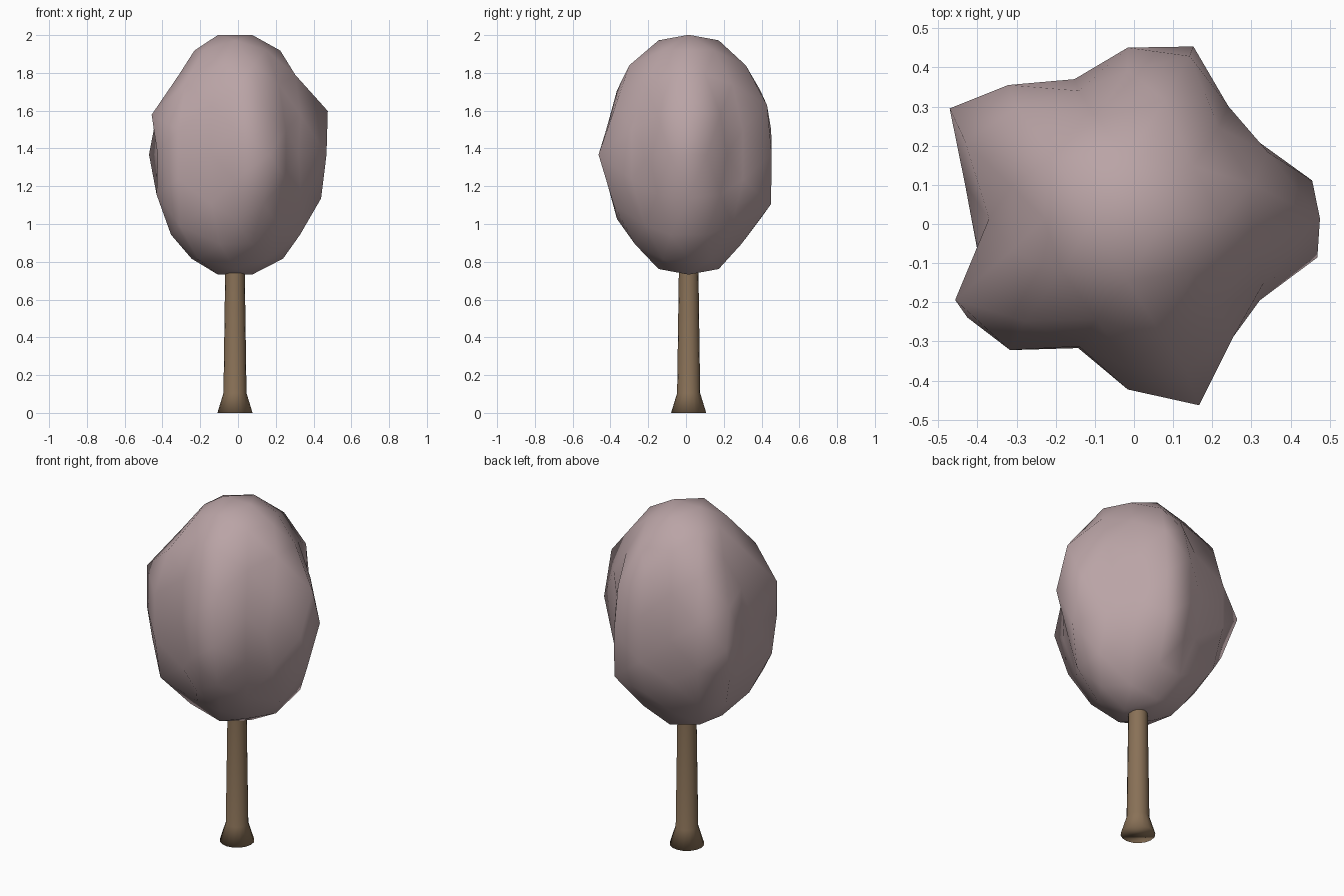
import bpy, bmesh, math
from mathutils import Vector

if "Cube" in bpy.data.objects:
    bpy.data.objects.remove(bpy.data.objects["Cube"])

CX, CY = -0.016, 0.014      # trunk axis
CZ = 1.367                  # canopy centre height
RADIUS, HALF_H = 0.446, 0.648


def material(name, rgb):
    m = bpy.data.materials.new(name)
    m.diffuse_color = (*rgb, 1)
    m.use_nodes = True
    m.node_tree.nodes["Principled BSDF"].inputs["Base Color"].default_value = m.diffuse_color
    return m


def finish(bm, name, mat, angle):
    bmesh.ops.recalc_face_normals(bm, faces=bm.faces)
    me = bpy.data.meshes.new(name)
    bm.to_mesh(me)
    bm.free()
    me.materials.append(mat)
    ob = bpy.data.objects.new(name, me)
    bpy.context.collection.objects.link(ob)
    bpy.ops.object.select_all(action='DESELECT')
    ob.select_set(True)
    bpy.context.view_layer.objects.active = ob
    bpy.ops.object.shade_smooth_by_angle(angle=math.radians(angle))
    return ob


# Canopy: edge-up icosahedron, each edge in three, pushed out into five lobes
# Irregularities: heading in degrees, height, change in width
BUMPS = [
    (0, .36, .03), (0, -.36, -.055), (348, 0, .03), (0, .85, -.06),
    (15, .65, -.05), (345, .65, -.05), (15, -.65, .03), (345, -.65, .03),
    (24, .33, .03), (24, -.33, .03), (48, .2, -.045), (48, -.2, -.045),
    (69, 0, -.09), (69, .4, -.055), (73, .73, -.08), (73, -.73, -.16),
    (39, -.855, -.1), (132, .2, -.025), (132, -.2, -.025),
    (148, 0, .06), (168, 0, .03), (191, 0, -.04), (180, -.85, .06),
    (165, .65, -.06), (195, .65, -.06), (195, -.65, .07),
    (204, .33, .07), (211, 0, -.06), (228, .2, -.04), (228, -.2, -.04),
    (225, .577, -.08), (219, .855, -.15), (225, -.577, .04),
    (249, 0, -.06), (291, .4, -.13), (291, -.4, -.1),
    (287, .73, -.04), (287, -.73, -.14), (328, 0, .03)]


def lobe(theta, z):
    f = .15 * math.cos(5 * theta) * (1 - abs(z) ** 5)
    for deg, height, delta in BUMPS:
        d = (math.degrees(theta) - deg + 180) % 360 - 180
        f += delta * math.exp(-(d / 9) ** 2 - ((z - height) / .12) ** 2)
    return 1 + f


bm = bmesh.new()
t = (1 + 5 ** .5) / 2
for a in (-1, 1):
    for b in (-t, t):
        for p in ((a, 0, b), (0, b, a), (b, a, 0)):
            bm.verts.new(p)
bmesh.ops.convex_hull(bm, input=bm.verts)
bmesh.ops.subdivide_edges(bm, edges=bm.edges[:], cuts=2, use_grid_fill=True)
bmesh.ops.triangulate(bm, faces=[f for f in bm.faces if len(f.verts) > 3])
for v in bm.verts:
    n = v.co.normalized()
    s = RADIUS * lobe(math.atan2(n.y, n.x), n.z)
    v.co = Vector((CX + n.x * s, CY + n.y * s, CZ + n.z * HALF_H))
finish(bm, "canopy", material("dusty pink", (.49, .37, .38)), 80)

# Trunk: tapered tube with a flared foot and a softly shaded base
bm = bmesh.new()
SIDES = 16
rings = []
for z, r in ((0, .093), (.105, .061), (.74, .052), (.86, .05)):
    rings.append([bm.verts.new((CX + r * math.cos(i * math.tau / SIDES),
                                CY + r * math.sin(i * math.tau / SIDES), z))
                  for i in range(SIDES)])
for lo, hi in zip(rings, rings[1:]):
    for i in range(SIDES):
        j = (i + 1) % SIDES
        bm.faces.new((lo[i], lo[j], hi[j], hi[i]))
bm.faces.new(rings[0][::-1])
finish(bm, "trunk", material("bark brown", (.25, .165, .095)), 180)
